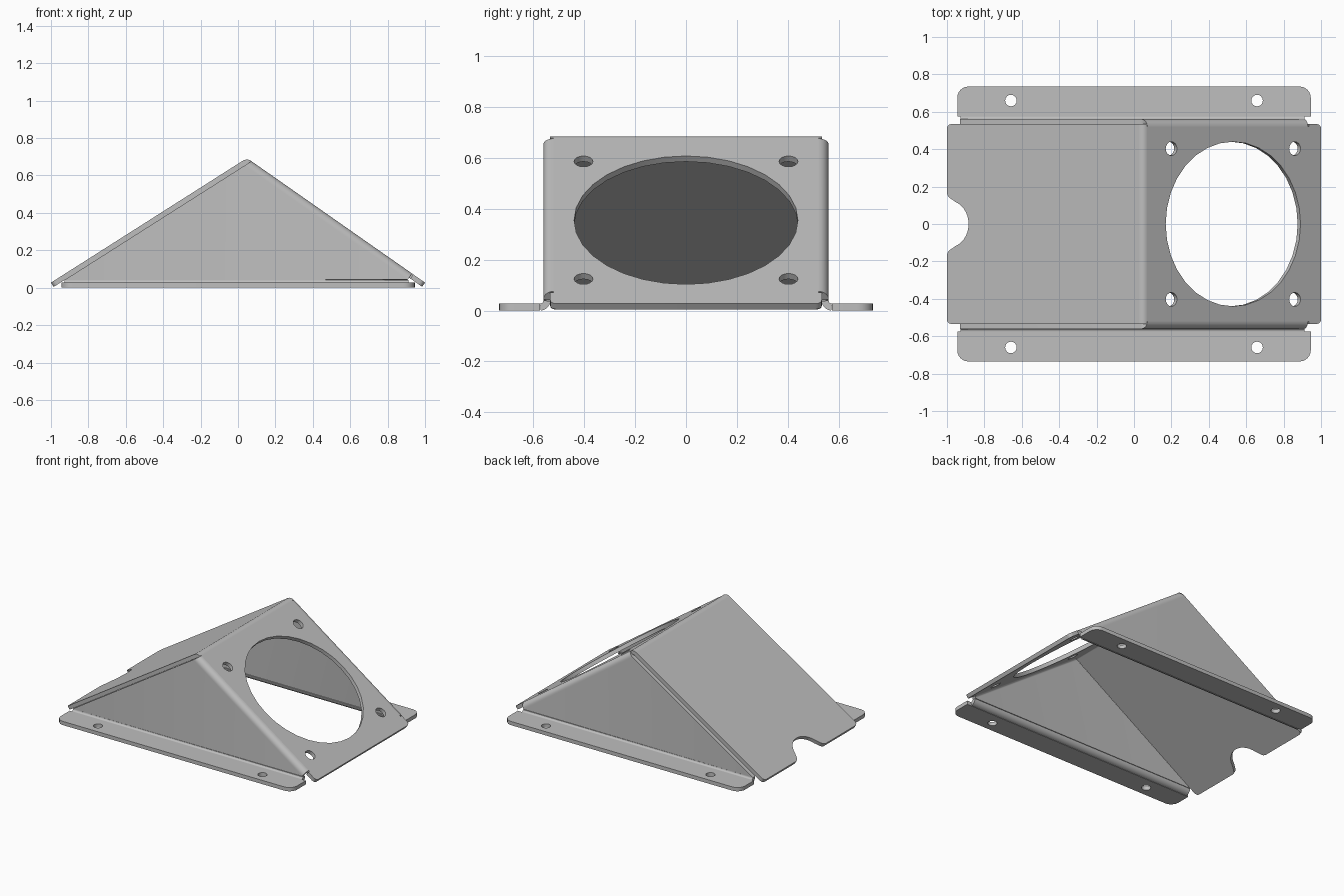
import bpy, bmesh, math
from math import sin, cos, pi
from mathutils import Vector, Matrix

cube = bpy.data.objects.get("Cube")
if cube:
    bpy.data.objects.remove(cube)

T = 0.027                       # sheet thickness
R = 0.04                        # outer bend radius
END_Z = 0.027                   # height of the outer lower edge of both slopes
APEX = Vector((0.048, 0, 0.693))  # where the outer slope planes meet
WALL_Y, PLATE_Y = 0.561, 0.534
FLANGE_Y = WALL_Y + R - T
A = math.atan2(APEX.z - END_Z, APEX.x + 1)   # left slope angle
B = math.atan2(APEX.z - END_Z, 1 - APEX.x)   # right slope angle
LEN_L = (APEX.z - END_Z) / sin(A)
LEN_R = (APEX.z - END_Z) / sin(B)
TAN = R * math.tan((A + B) / 2)              # ridge bend tangent length

steel = bpy.data.materials.new("grey steel")
steel.use_nodes = True
steel.diffuse_color = (0.52, 0.52, 0.52, 1)
steel.node_tree.nodes["Principled BSDF"].inputs["Base Color"].default_value = (0.52, 0.52, 0.52, 1)


def frame(d, n):
    """Matrix with local x along d and local z along n, starting at the apex."""
    m = Matrix((d, n.cross(d), n)).transposed().to_4x4()
    m.translation = APEX
    return m


LEFT = frame(Vector((-cos(A), 0, -sin(A))), Vector((-sin(A), 0, cos(A))))
RIGHT = frame(Vector((cos(B), 0, -sin(B))), Vector((sin(B), 0, cos(B))))


def finish(name, bm, mirror=False):
    """Thicken the surface downward, optionally mirror it across y, and shade it."""
    bm.normal_update()
    if sum(f.normal.z * f.calc_area() for f in bm.faces) < 0:
        bmesh.ops.reverse_faces(bm, faces=bm.faces[:])
    me = bpy.data.meshes.new(name)
    bm.to_mesh(me)
    bm.free()
    me.materials.append(steel)
    ob = bpy.data.objects.new(name, me)
    bpy.context.collection.objects.link(ob)
    sol = ob.modifiers.new("thickness", 'SOLIDIFY')
    sol.thickness, sol.offset, sol.use_even_offset = T, -1, True
    if mirror:
        mir = ob.modifiers.new("mirror", 'MIRROR')
        mir.use_axis = (False, True, False)
        mir.use_mirror_merge = False
    bpy.ops.object.select_all(action='DESELECT')
    ob.select_set(True)
    bpy.context.view_layer.objects.active = ob
    bpy.ops.object.convert(target='MESH')
    bpy.ops.object.shade_smooth_by_angle(angle=math.radians(30))


def sheet(name, loops, matrix, mirror=False):
    """Flat plate from an outline plus hole loops."""
    bm = bmesh.new()
    for loop in loops:
        vs = [bm.verts.new((p[0], p[1], 0)) for p in loop]
        for i, v in enumerate(vs):
            bm.edges.new((v, vs[i - 1]))
    bmesh.ops.triangle_fill(bm, use_beauty=True, use_dissolve=False, edges=bm.edges[:])
    bm.transform(matrix)
    finish(name, bm, mirror)


def strip(name, rows, mirror=False):
    """Bent surface through rows of point pairs."""
    bm = bmesh.new()
    vs = [[bm.verts.new(p) for p in row] for row in rows]
    for a, b in zip(vs, vs[1:]):
        bm.faces.new((a[0], a[1], b[1], b[0]))
    bmesh.ops.remove_doubles(bm, verts=bm.verts[:], dist=1e-4)
    finish(name, bm, mirror)


def arc(cx, cy, r, a0, a1, n):
    return [(cx + r * cos(a0 + (a1 - a0) * i / n), cy + r * sin(a0 + (a1 - a0) * i / n))
            for i in range(n + 1)]


def circle(cx, cy, r, n=16):
    return arc(cx, cy, r, 0, 2 * pi, n)[:-1]


def flip(points):
    return [(x, -y) for x, y in reversed(points)]


# Left slope with rounded end corners and a cable notch
c = 0.025
half = [(TAN, PLATE_Y)] + arc(LEN_L - c, PLATE_Y - c, c, pi / 2, 0, 4)
half += [(LEN_L, 0.165), (LEN_L - 0.006, 0.15), (LEN_L - 0.02, 0.138)]
notch = arc(LEN_L - 0.012, 0, 0.125, pi * 0.61, pi * 1.39, 14)
sheet("left_slope", [half + notch + flip(half)], LEFT)

# Right slope with the large opening and four screw holes
flat = WALL_Y - R
bend_end = (0.93 - APEX.x) / cos(B)
half = [(TAN, flat), (bend_end + 0.008, flat), (bend_end + 0.008, PLATE_Y)]
half += arc(LEN_R - c, PLATE_Y - c, c, pi / 2, 0, 4)
mid = (0.53 - APEX.x) / cos(B)
holes = [circle(mid, 0, 0.44, 32)]
holes += [circle(mid + sx * 0.403, sy * 0.403, 0.037) for sx in (-1, 1) for sy in (-1, 1)]
sheet("right_slope", [half + flip(half)] + holes, RIGHT)

# Ridge bend between the slopes
up = Vector((sin((B - A) / 2), 0, cos((B - A) / 2)))
centre = APEX - up * (R / cos((A + B) / 2))
rows = []
for i in range(9):
    t = -A + (A + B) * i / 8
    p = centre + Vector((sin(t), 0, cos(t))) * R
    rows.append([(p.x, -PLATE_Y, p.z), (p.x, PLATE_Y, p.z)])
strip("ridge_bend", rows)

# Side walls: rounded along the right slope, tucked under the left slope
wall_z = T + R - T


def wall_row(y, w):
    start = (w * cos(A + B) + T) / sin(A + B)
    end = min(bend_end, (APEX.z - wall_z + w * cos(B)) / sin(B))
    return [RIGHT @ Vector((start, y, w)), RIGHT @ Vector((end, y, w))]


rows = [wall_row(y, w) for y, w in arc(flat, -R, R, pi / 2, 0, 7)]
depth = (((APEX.z - wall_z) / sin(B) - T / sin(A + B))
         / (1 / math.tan(A + B) - 1 / math.tan(B)))
rows.append(wall_row(WALL_Y, depth))
strip("side_wall", rows, mirror=True)

# Bend from the walls out to the flanges
rows = [[(-0.928, y, z), (0.912, y, z)]
        for y, z in arc(FLANGE_Y, wall_z, R - T, pi, pi * 1.5, 7)]
strip("flange_bend", rows, mirror=True)

# Mounting flanges with rounded outer corners and two holes each
fx, fy, fr = 0.945, 0.735, 0.06
outline = [(-fx, FLANGE_Y), (fx, FLANGE_Y)]
outline += arc(fx - fr, fy - fr, fr, 0, pi / 2, 6) + arc(fr - fx, fy - fr, fr, pi / 2, pi, 6)
sheet("mounting_flange", [outline, circle(-0.658, 0.66, 0.031), circle(0.658, 0.66, 0.031)],
      Matrix.Translation((0, 0, T)), mirror=True)
